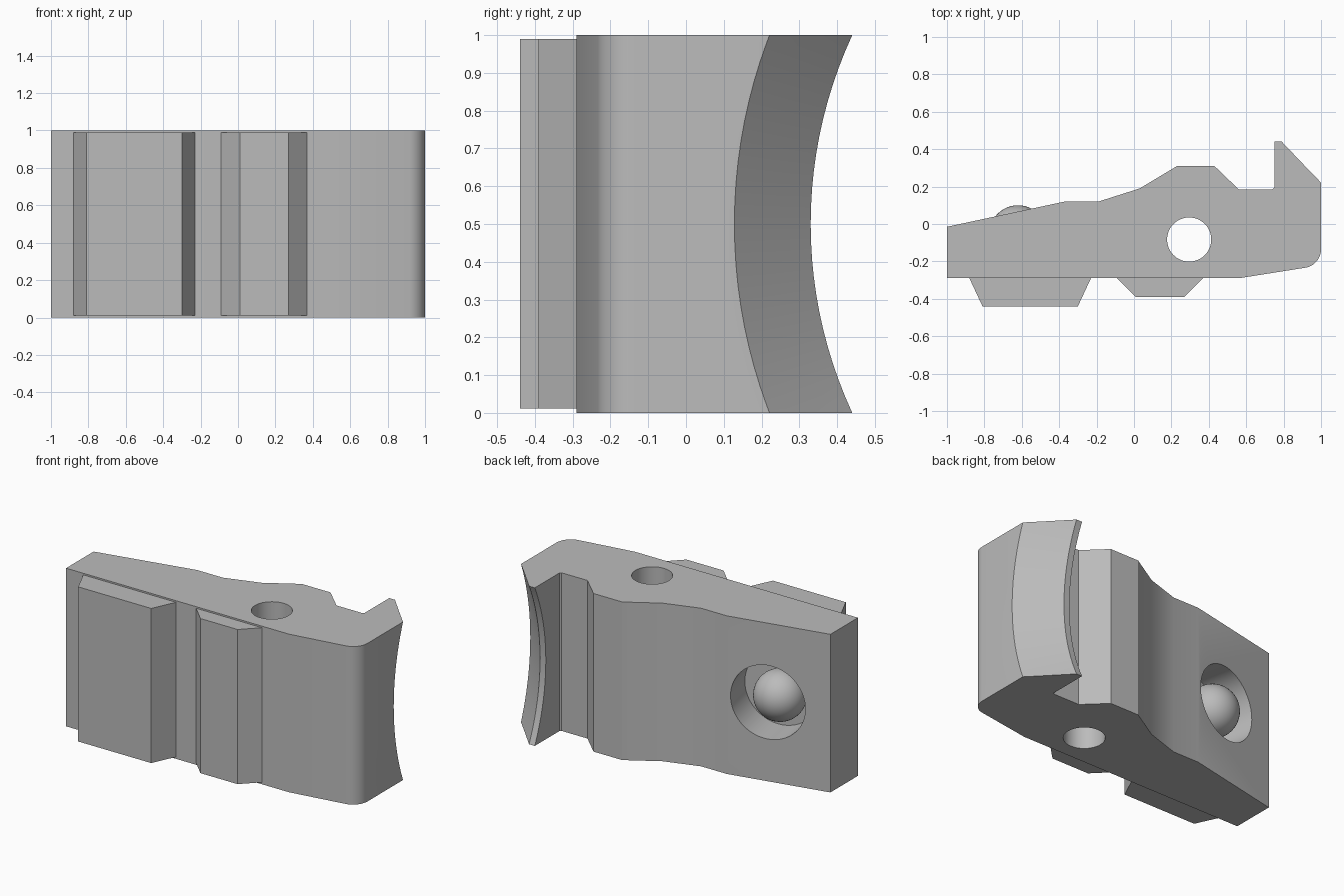
import bpy, bmesh, math
from mathutils import Matrix, Vector

cube = bpy.data.objects.get("Cube")
if cube:
    bpy.data.objects.remove(cube, do_unlink=True)

grey = bpy.data.materials.new("plain_grey")
GREY = (0.5, 0.5, 0.5, 1)
grey.diffuse_color = GREY
grey.use_nodes = True
grey.node_tree.nodes["Principled BSDF"].inputs["Base Color"].default_value = GREY


def make_object(name, bm):
    bmesh.ops.recalc_face_normals(bm, faces=bm.faces)
    mesh = bpy.data.meshes.new(name)
    bm.to_mesh(mesh)
    bm.free()
    mesh.materials.append(grey)
    obj = bpy.data.objects.new(name, mesh)
    bpy.context.collection.objects.link(obj)
    return obj


def extrude_profile(name, points, bottom, top):
    bm = bmesh.new()
    face = bm.faces.new([bm.verts.new((x, y, bottom)) for x, y in points])
    new = bmesh.ops.extrude_face_region(bm, geom=[face])["geom"]
    bmesh.ops.translate(bm, vec=(0, 0, top - bottom),
                        verts=[v for v in new if isinstance(v, bmesh.types.BMVert)])
    return make_object(name, bm)


def cylinder(name, centre, axis, radius, depth, segments=64):
    bm = bmesh.new()
    turn = Vector((0, 0, 1)).rotation_difference(Vector(axis)).to_matrix().to_4x4()
    bmesh.ops.create_cone(bm, cap_ends=True, segments=segments, radius1=radius,
                          radius2=radius, depth=depth,
                          matrix=Matrix.Translation(centre) @ turn)
    return make_object(name, bm)


def revolve_x(name, stations, y, z, segments=160):
    """Closed solid of revolution about an axis parallel to x."""
    bm = bmesh.new()
    rings = []
    for x, r in stations:
        angles = [math.tau * i / segments for i in range(segments)]
        rings.append([bm.verts.new((x, y + r * math.cos(a), z + r * math.sin(a)))
                      for a in angles])
    for a, b in zip(rings, rings[1:]):
        for i in range(segments):
            j = (i + 1) % segments
            bm.faces.new((a[i], a[j], b[j], b[i]))
    bm.faces.new(rings[0])
    bm.faces.new(rings[-1])
    return make_object(name, bm)


def activate(obj):
    bpy.ops.object.select_all(action='DESELECT')
    obj.select_set(True)
    bpy.context.view_layer.objects.active = obj


def cut(obj, cutter):
    activate(obj)
    mod = obj.modifiers.new("cut", 'BOOLEAN')
    mod.operation = 'DIFFERENCE'
    mod.solver = 'EXACT'
    mod.object = cutter
    bpy.ops.object.modifier_apply(modifier=mod.name)
    bpy.data.objects.remove(cutter, do_unlink=True)


# Main body with a rounded front corner and a tall hook blank
corner = [(0.9 + 0.1 * math.cos(a), -0.135 + 0.1 * math.sin(a))
          for a in (math.radians(-80 + 80 * i / 10) for i in range(11))]
outline = [(-1, -0.29), (0.56, -0.29)] + corner + [
    (1, 0.5), (0.75, 0.5), (0.75, 0.195), (0.74, 0.185), (0.56, 0.185),
    (0.43, 0.31), (0.23, 0.31), (0.03, 0.19), (-0.19, 0.12), (-0.37, 0.12),
    (-1, -0.015)]
body = extrude_profile("body", outline, 0, 1)

# Concave hook edge, upright through hole and ball socket
cut(body, revolve_x("hook_cutter", [(0.7, 1.19), (0.79, 1.19), (1.05, 1.44)], 1.52, 0.5))
cut(body, cylinder("hole_cutter", (0.295, -0.083, 0.5), (0, 0, 1), 0.118, 1.4))
normal = Vector((-0.135, 0.63, 0)).normalized()
mouth = Vector((-0.62, 0.066, 0.5))
cut(body, cylinder("socket_cutter", mouth, normal, 0.233, 0.42))

# Ball resting in the socket
bm = bmesh.new()
bmesh.ops.create_uvsphere(bm, u_segments=48, v_segments=24, radius=0.155,
                          matrix=Matrix.Translation((-0.62, -0.055, 0.5)))
ball = make_object("socket_ball", bm)

# Raised front pads with sloped sides
wide_pad = extrude_profile("wide_front_pad", [
    (-0.88, -0.29), (-0.81, -0.44), (-0.3, -0.44), (-0.23, -0.29)], 0.012, 0.99)
narrow_pad = extrude_profile("narrow_front_pad", [
    (-0.09, -0.29), (0.01, -0.39), (0.27, -0.39), (0.37, -0.29)], 0.012, 0.99)

for obj in (body, ball, wide_pad, narrow_pad):
    activate(obj)
    bpy.ops.object.shade_smooth_by_angle(angle=math.radians(30))
